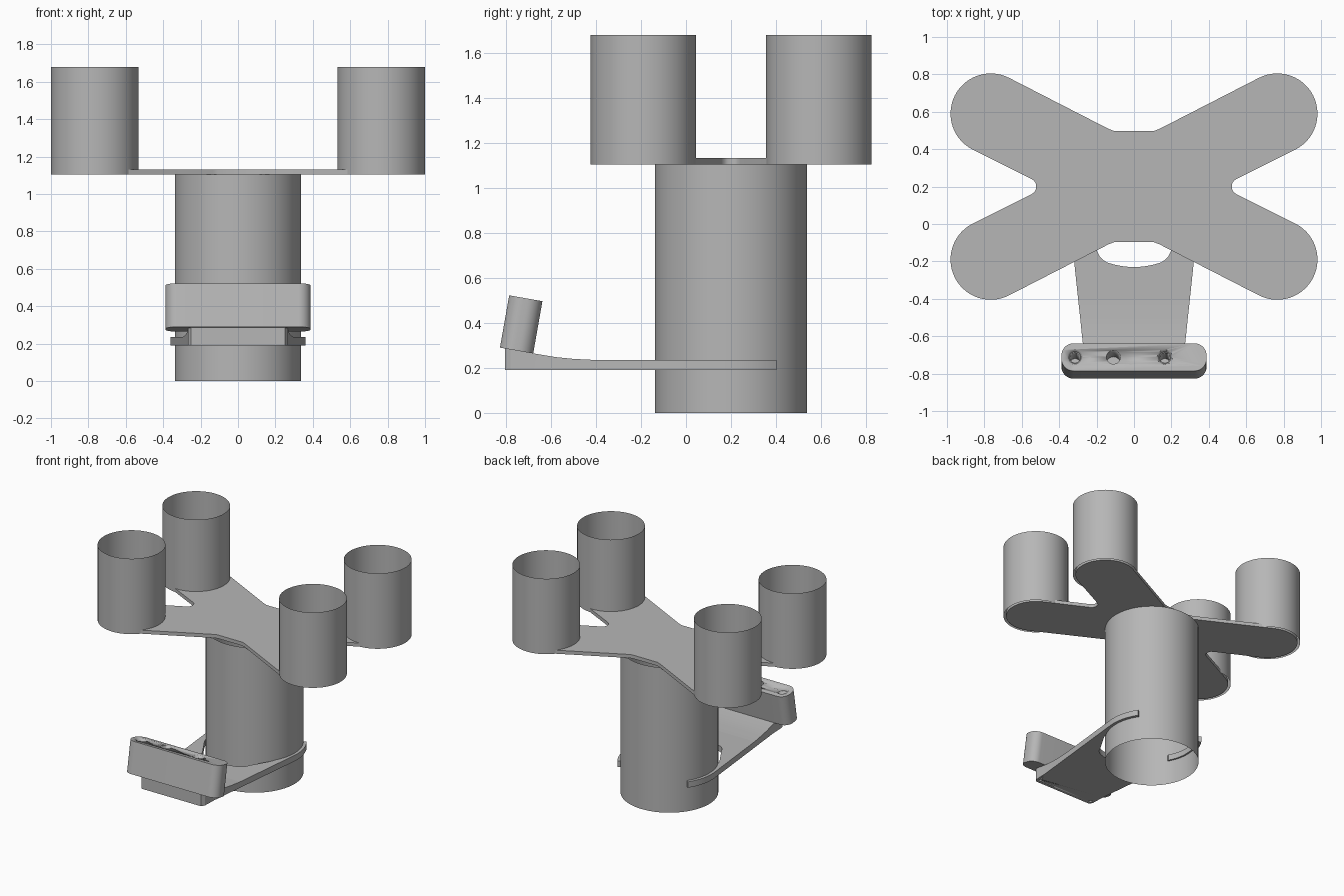
import bpy, bmesh
from math import sin, cos, radians, atan2, degrees, pi
from mathutils import Matrix

cube = bpy.data.objects.get("Cube")
if cube:
    bpy.data.objects.remove(cube, do_unlink=True)

grey = bpy.data.materials.new("plain grey")
grey.use_nodes = True
COLOUR = (0.47, 0.47, 0.47, 1)
grey.diffuse_color = COLOUR
grey.node_tree.nodes["Principled BSDF"].inputs["Base Color"].default_value = COLOUR

CY = 0.2                      # y of the column axis
CUP_X, CUP_DY = 0.766, 0.39   # cup offsets from the column axis


def finish(name, bm, matrix=None):
    bmesh.ops.recalc_face_normals(bm, faces=bm.faces)
    mesh = bpy.data.meshes.new(name)
    bm.to_mesh(mesh)
    bm.free()
    mesh.materials.append(grey)
    ob = bpy.data.objects.new(name, mesh)
    bpy.context.collection.objects.link(ob)
    if matrix:
        ob.matrix_world = matrix
    bpy.ops.object.select_all(action='DESELECT')
    ob.select_set(True)
    bpy.context.view_layer.objects.active = ob
    bpy.ops.object.shade_smooth_by_angle(angle=radians(30))
    return ob


def cylinder(name, x, y, z0, z1, r, r_top=None, caps=False, segments=64, matrix=None):
    bm = bmesh.new()
    bmesh.ops.create_cone(bm, cap_ends=caps, segments=segments, radius1=r,
                          radius2=r_top or r, depth=z1 - z0,
                          matrix=Matrix.Translation((x, y, (z0 + z1) / 2)))
    return finish(name, bm, matrix)


def slab(name, outline, z0, z1, matrix=None):
    bm = bmesh.new()
    face = bm.faces.new([bm.verts.new((x, y, z0)) for x, y in outline])
    new = bmesh.ops.extrude_face_region(bm, geom=[face])["geom"]
    bmesh.ops.translate(bm, vec=(0, 0, z1 - z0),
                        verts=[v for v in new if isinstance(v, bmesh.types.BMVert)])
    return finish(name, bm, matrix)


def arc(cx, cy, r, a0, a1, n):
    steps = [radians(a0 + (a1 - a0) * i / n) for i in range(n + 1)]
    return [(cx + r * cos(a), cy + r * sin(a)) for a in steps]


def cut(ob, cutters):
    bpy.context.view_layer.objects.active = ob
    for c in cutters:
        c.hide_render = True
        mod = ob.modifiers.new("hole", 'BOOLEAN')
        mod.operation, mod.object, mod.solver = 'DIFFERENCE', c, 'EXACT'
        bpy.ops.object.modifier_apply(modifier=mod.name)
        bpy.data.objects.remove(c, do_unlink=True)


# Open thin-walled column and four cups
cylinder("column_tube", 0, CY, 0, 1.105, 0.338)
for side, sx in (("right", -1), ("left", 1)):
    for end, sy in (("front", -1), ("back", 1)):
        cylinder(f"{end}_{side}_cup", sx * CUP_X, CY + sy * CUP_DY, 1.105, 1.68, 0.234)

# Cross plate carrying the cups
tilt = degrees(atan2(CUP_DY, CUP_X))
quarter = [(0.535, 0), (0.537, 0.02), (0.56, 0.042)]
quarter = [(0.525, 0.015), (0.533, 0.03), (0.55, 0.042)]
quarter += arc(CUP_X, CUP_DY, 0.215, tilt - 90, tilt + 90, 28)
quarter += [(0.135, 0.308), (0.105, 0.297)]
top = quarter + [(-x, y) for x, y in reversed(quarter)]
outline = top + [(x, -y) for x, y in reversed(top)]
slab("cross_plate", [(x, CY + y) for x, y in outline], 1.105, 1.132)

# Spring clip gripping the column, with a relief cutout at the front
half = [(0.299, -0.4)]
half += arc(0, CY, 0.36, -8, 34, 14)
half += arc(0, CY, 0.325, 34, -28, 18)
half += [(0.292, 0.025), (0.283, 0.0), (0.2, -0.14), (0.183, -0.175), (0.165, -0.192)]
half += arc(0, CY, 0.43, -70, -89, 6)
slab("clip_arms", half + [(-x, y) for x, y in reversed(half)], 0.19, 0.235)

# Tongue that thickens towards the front: y, half width, top height
sections = [(-0.4, 0.299, 0.235), (-0.5, 0.288, 0.24), (-0.58, 0.28, 0.248),
            (-0.67, 0.27, 0.263), (-0.78, 0.266, 0.283), (-0.805, 0.25, 0.287)]
bm = bmesh.new()
rings = [[bm.verts.new((x, y, z)) for x, z in ((-w, 0.19), (w, 0.19), (w, t), (-w, t))]
         for y, w, t in sections]
for a, b in zip(rings, rings[1:]):
    for i in range(4):
        j = (i + 1) % 4
        bm.faces.new((a[i], a[j], b[j], b[i]))
bm.faces.new(rings[0])
bm.faces.new(rings[-1])
tongue = finish("clip_tongue", bm)
cut(tongue, [cylinder("screw_hole", s * 0.235, -0.77, 0.15, 0.23, 0.012, caps=True, segments=16)
             for s in (-1, 1)])

# Leaning block with rounded ends and three holes in its top
lean = Matrix.Translation((0, -0.753, 0.277)) @ Matrix.Rotation(radians(-10), 4, 'X')
W, D, R, H = 0.388, 0.075, 0.065, 0.236
corners = [(1, 1, 0), (-1, 1, 90), (-1, -1, 180), (1, -1, 270)]
outline = [p for sx, sy, a in corners
           for p in arc(sx * (W - R), sy * (D - R), R, a, a + 90, 10)]
block = slab("holder_block", outline, 0, H, lean)
holes = []
for x, r in ((-0.315, 0.027), (-0.11, 0.037), (0.165, 0.027)):
    holes.append(cylinder("bore", x, 0, 0.04, H + 0.02, r, caps=True, segments=32, matrix=lean))
    if r < 0.03:
        holes.append(cylinder("countersink", x, 0, H - 0.02, H + 0.01, 0.032, 0.046,
                              caps=True, segments=32, matrix=lean))
cut(block, holes)
bpy.ops.object.select_all(action='DESELECT')
